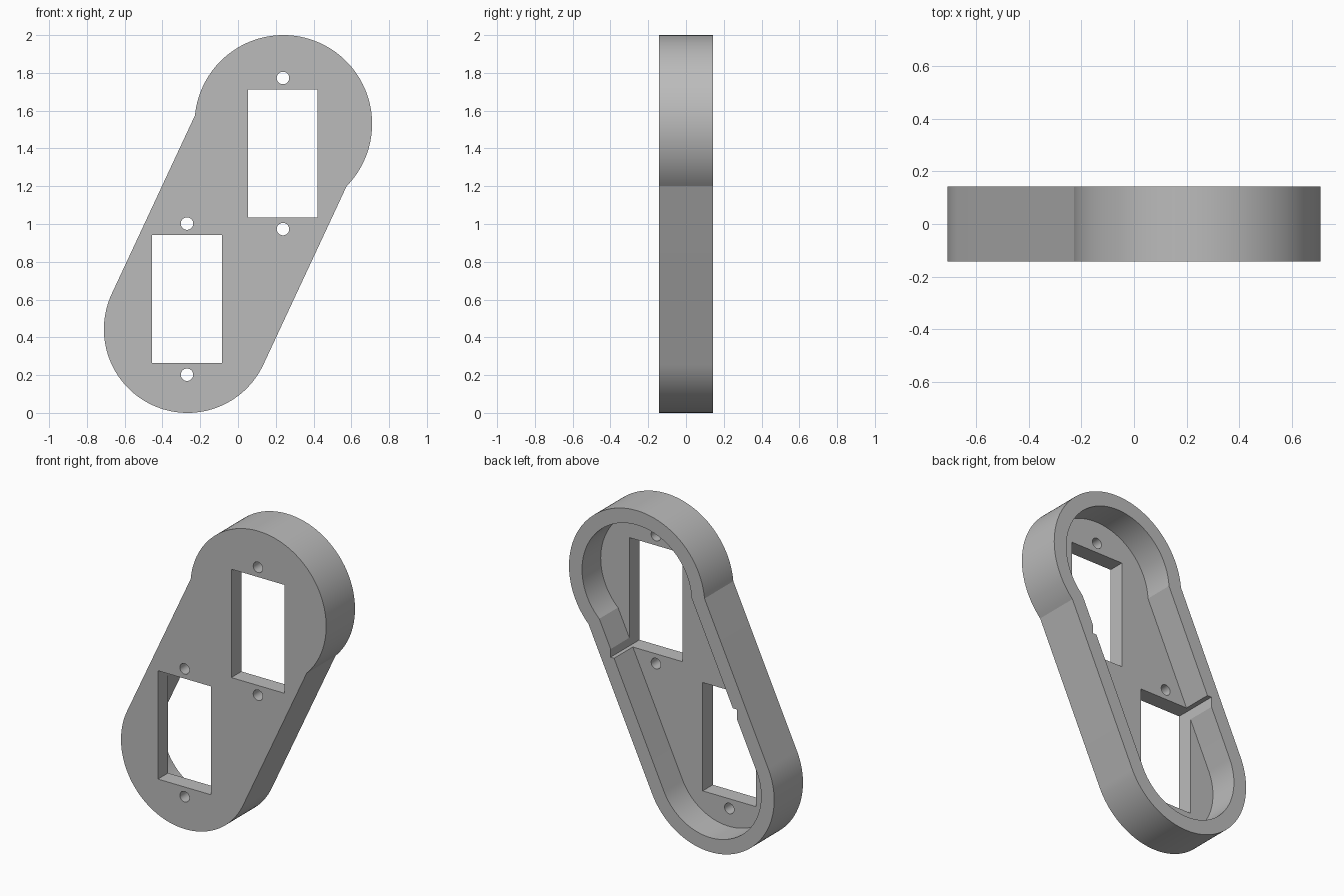
import bpy, bmesh, math
from mathutils import Vector

cube = bpy.data.objects.get("Cube")
if cube:
    bpy.data.objects.remove(cube, do_unlink=True)

# Main dimensions, with profiles given as (x, z)
LOW, HIGH = Vector((-0.267, 0.443)), Vector((0.24, 1.53))
HALF_WIDTH, HEAD_RADIUS = 0.443, 0.47
DEPTH, FLOOR, WALL = 0.285, 0.1, 0.09
FRONT, BACK = -DEPTH / 2, DEPTH / 2

grey = bpy.data.materials.new("plain_grey")
grey.use_nodes = True
grey.diffuse_color = (0.5, 0.5, 0.5, 1)
grey.node_tree.nodes["Principled BSDF"].inputs["Base Color"].default_value = (0.5, 0.5, 0.5, 1)


def arc(centre, radius, start, end, steps):
    return [centre + radius * Vector((math.cos(a), math.sin(a)))
            for a in (start + (end - start) * i / steps for i in range(steps + 1))]


def outline(inset):
    """Slanted slot shape with a slightly larger round head."""
    w, r = HALF_WIDTH - inset, HEAD_RADIUS - inset
    axis = HIGH - LOW
    tilt = math.atan2(axis.y, axis.x)
    sweep = math.pi - math.asin(w / r)
    return (arc(LOW, w, tilt + math.pi / 2, tilt + 1.5 * math.pi, 64)
            + arc(HIGH, r, tilt - sweep, tilt + sweep, 80))


def prism(name, points, y0, y1):
    bm = bmesh.new()
    face = bm.faces.new([bm.verts.new((p[0], y0, p[1])) for p in points])
    new = bmesh.ops.extrude_face_region(bm, geom=[face])["geom"]
    bmesh.ops.translate(bm, vec=(0, y1 - y0, 0),
                        verts=[v for v in new if isinstance(v, bmesh.types.BMVert)])
    bmesh.ops.recalc_face_normals(bm, faces=bm.faces)
    mesh = bpy.data.meshes.new(name)
    bm.to_mesh(mesh)
    bm.free()
    mesh.materials.append(grey)
    obj = bpy.data.objects.new(name, mesh)
    bpy.context.collection.objects.link(obj)
    return obj


def cut(target, cutter):
    cutter.hide_render = True
    mod = target.modifiers.new("cut", 'BOOLEAN')
    mod.operation, mod.solver, mod.object = 'DIFFERENCE', 'EXACT', cutter
    bpy.context.view_layer.objects.active = target
    bpy.ops.object.modifier_apply(modifier=mod.name)
    bpy.data.objects.remove(cutter, do_unlink=True)


# Housing with the hollow open to the back
housing = prism("mounting_bracket", outline(0), FRONT, BACK)
cut(housing, prism("hollow", outline(WALL), FRONT + FLOOR, BACK + 0.1))

# Rectangular openings, each with a screw hole above and below
for x, z in ((-0.27, 0.602), (0.238, 1.373)):
    window = [(x + sx * 0.184, z + sz * 0.339)
              for sx, sz in ((-1, -1), (1, -1), (1, 1), (-1, 1))]
    cut(housing, prism("opening", window, FRONT - 0.1, BACK + 0.1))
    for side in (-1, 1):
        ring = arc(Vector((x, z + side * 0.4)), 0.033, 0, 2 * math.pi, 32)[:-1]
        cut(housing, prism("screw_hole", ring, FRONT - 0.1, BACK + 0.1))

# Smooth curved walls, crisp edges
bpy.ops.object.select_all(action='DESELECT')
housing.select_set(True)
bpy.context.view_layer.objects.active = housing
bpy.ops.object.shade_smooth_by_angle(angle=math.radians(15))
